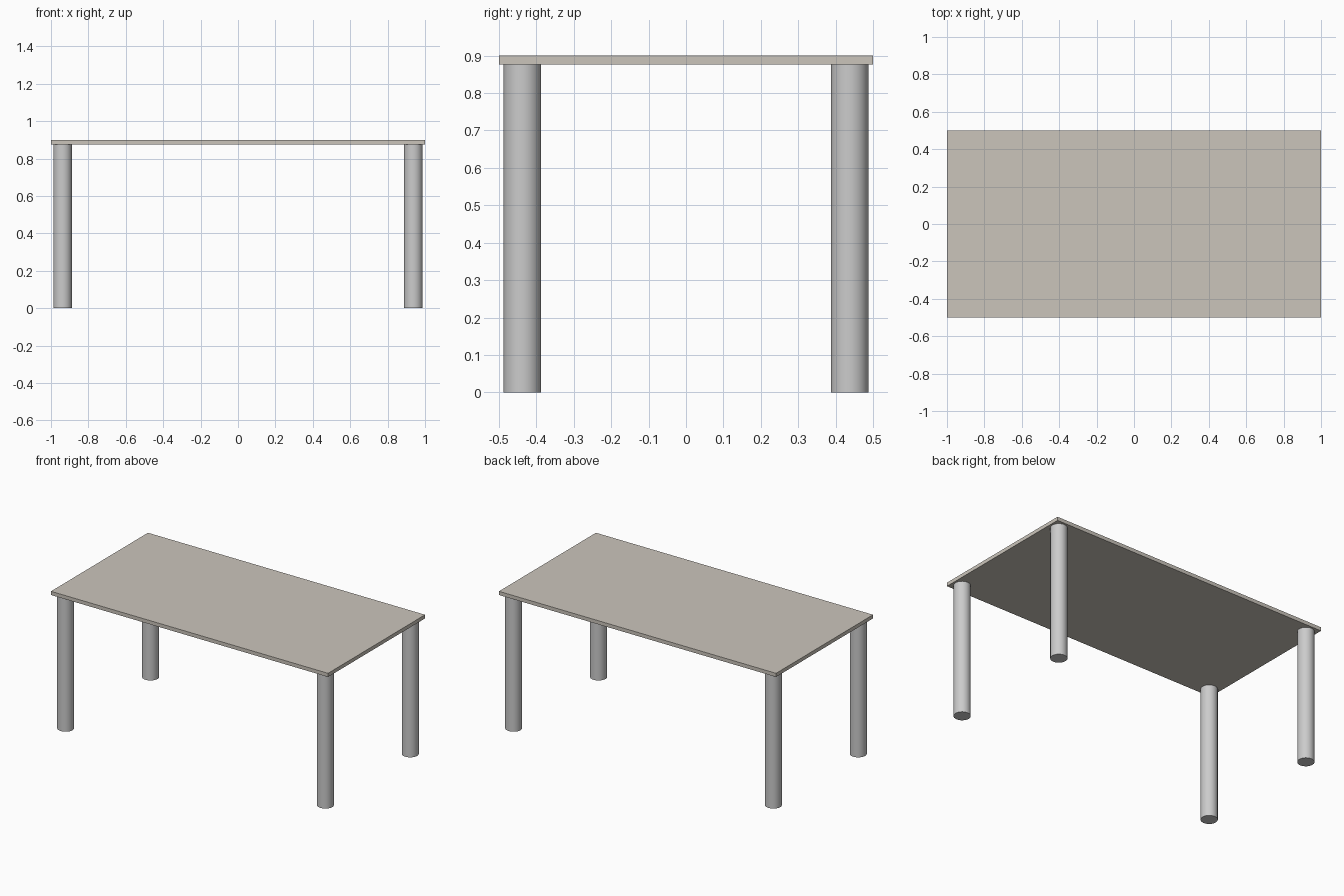
import bpy
import math

if "Cube" in bpy.data.objects:
    bpy.data.objects.remove(bpy.data.objects["Cube"])

HEIGHT = 0.9
THICK = 0.024
LEG_R = 0.05
LEG_H = HEIGHT - THICK

# Tabletop: thin rectangular slab
bpy.ops.mesh.primitive_cube_add(size=1, location=(0, 0, HEIGHT - THICK / 2))
top = bpy.context.object
top.name = "tabletop"
top.scale = (2, 1, THICK)
bpy.ops.object.transform_apply(location=False, rotation=False, scale=True)
mat = bpy.data.materials.new("beige_top")
mat.diffuse_color = (0.60, 0.56, 0.50, 1)
mat.use_nodes = True
mat.node_tree.nodes["Principled BSDF"].inputs["Base Color"].default_value = mat.diffuse_color
top.data.materials.append(mat)

# Legs: round columns set just inside each corner
for side, sx in (("left", -1), ("right", 1)):
    for end, sy in (("front", -1), ("back", 1)):
        bpy.ops.mesh.primitive_cylinder_add(
            vertices=64, radius=LEG_R, depth=LEG_H,
            location=(sx * 0.9375, sy * 0.4375, LEG_H / 2))
        bpy.context.object.name = f"{end}_{side}_leg"
        bpy.ops.object.shade_smooth_by_angle(angle=math.radians(30))
